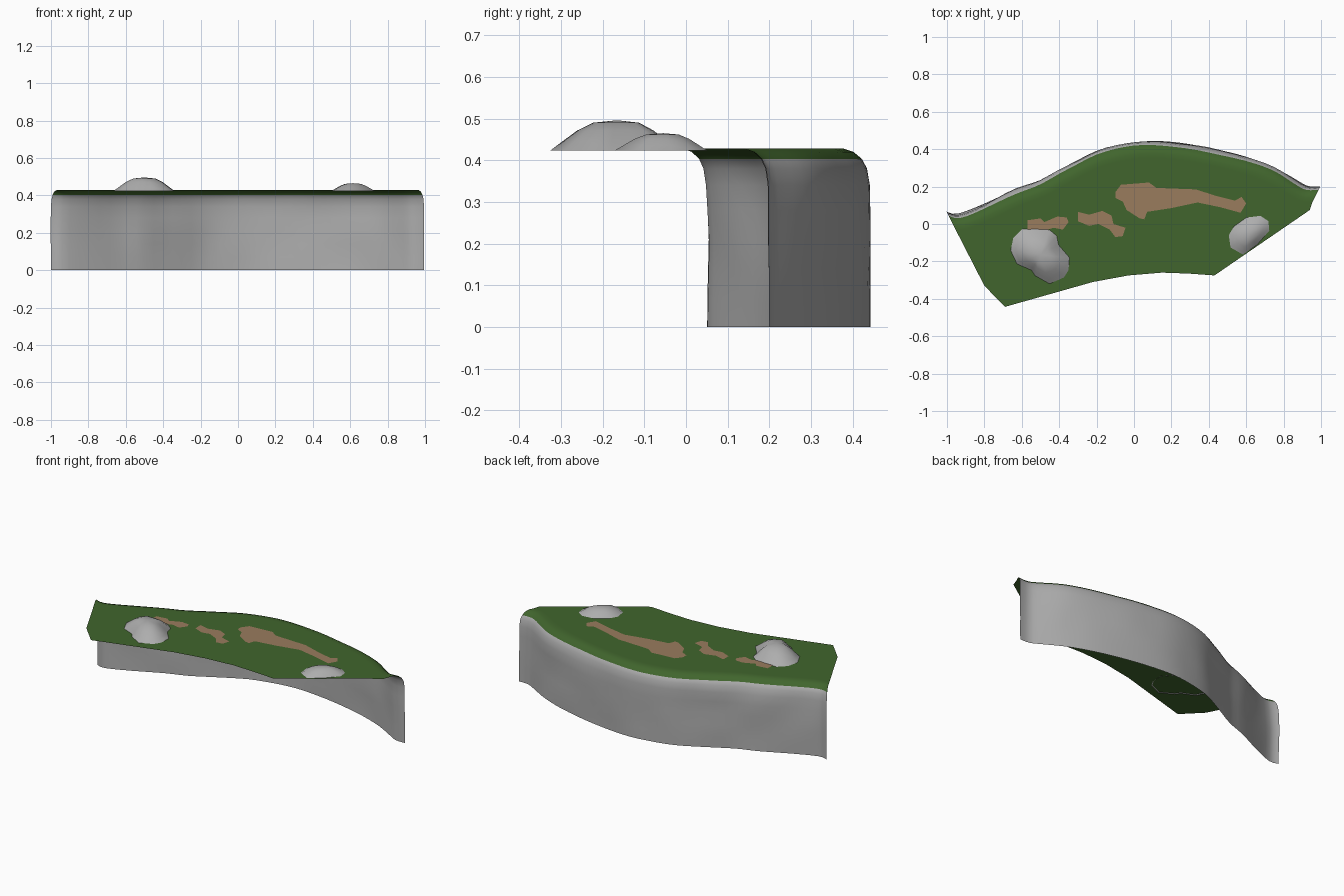
import bpy, bmesh, math
from mathutils import Vector, noise

if "Cube" in bpy.data.objects:
    bpy.data.objects.remove(bpy.data.objects["Cube"])

TOP = 0.428

def material(name, rgb):
    m = bpy.data.materials.new(name)
    m.diffuse_color = (*rgb, 1)
    m.use_nodes = True
    m.node_tree.nodes["Principled BSDF"].inputs["Base Color"].default_value = m.diffuse_color
    return m

ROCK = material("rock grey", (0.42, 0.42, 0.42))
GRASS = material("grass green", (0.052, 0.13, 0.026))
DIRT = material("dirt brown", (0.32, 0.2, 0.11))

def finish(bm, name, mats, angle=40):
    me = bpy.data.meshes.new(name)
    bm.to_mesh(me)
    bm.free()
    ob = bpy.data.objects.new(name, me)
    bpy.context.collection.objects.link(ob)
    for m in mats:
        me.materials.append(m)
    bpy.ops.object.select_all(action='DESELECT')
    ob.select_set(True)
    bpy.context.view_layer.objects.active = ob
    bpy.ops.object.shade_smooth_by_angle(angle=math.radians(angle))
    return ob

def spline(pts, n, closed=False):
    """Catmull-Rom points through pts, n per span."""
    P = [Vector(p) for p in pts]
    c = len(P)
    get = (lambda i: P[i % c]) if closed else (lambda i: P[max(0, min(c - 1, i))])
    out = []
    for i in range(c if closed else c - 1):
        a, b, d, e = get(i - 1), get(i), get(i + 1), get(i + 2)
        for k in range(n):
            t = k / n
            out.append(0.5 * (2 * b + (d - a) * t + (2 * a - 5 * b + 4 * d - e) * t * t
                              + (3 * b - a - 3 * d + e) * t ** 3))
    if not closed:
        out.append(P[-1])
    return out

# Cliff: wall profile swept along the curved back edge, rolling over into the grass top
back = spline([(-1, .062), (-.94, .052), (-.8, .107), (-.63, .187), (-.5, .235), (-.35, .315),
               (-.2, .39), (-.05, .428), (.08, .443), (.22, .435), (.4, .407), (.6, .357),
               (.75, .3), (.86, .24), (.93, .203), (.995, .2)], 3)
profile = [(0, 0), (0, .07), (0, .14), (0, .21), (0, .28), (.001, .34), (.008, .38),
           (.02, .403), (.04, .42), (.065, TOP), (.09, TOP)]
front = [(.94, .075), (.43, -.275), (.29, -.265), (.15, -.26), (-.03, -.275), (-.22, -.31),
         (-.69, -.443), (-.8, -.33)]
bm = bmesh.new()
rows = []
for d, z in profile:
    row = []
    for p in back:
        inward = Vector((-p.x * .5, -1)).normalized()
        wob = 0.008 * noise.noise(Vector((p.x * 5, p.y * 5, z * 6))) * min(1, z * 8)
        if z >= TOP:
            wob = 0
        q = p + inward * (d + wob)
        row.append(bm.verts.new((q.x, q.y, z)))
    rows.append(row)
for j in range(len(rows) - 1):
    for i in range(len(back) - 1):
        f = bm.faces.new((rows[j][i + 1], rows[j][i], rows[j + 1][i], rows[j + 1][i + 1]))
        f.material_index = 1 if profile[j][1] > .4 else 0
top = bm.faces.new(list(reversed(rows[-1] + [bm.verts.new((x, y, TOP)) for x, y in front])))
top.material_index = 1
top.normal_update()
if top.normal.z < 0:
    top.normal_flip()
bmesh.ops.triangulate(bm, faces=[top])
finish(bm, "cliff_with_grass_top", [ROCK, GRASS])

# Dirt patches: thin plates lying on the grass
def patch(name, pts):
    bm = bmesh.new()
    f = bm.faces.new([bm.verts.new((x, y, TOP + .002)) for x, y in pts])
    f.normal_update()
    if f.normal.z < 0:
        f.normal_flip()
    bmesh.ops.triangulate(bm, faces=[f])
    finish(bm, name, [DIRT])

patch("large_dirt_patch", [(-.1, .17), (-.07, .21), (.08, .222), (.12, .193), (.33, .185), (.44, .15),
      (.54, .125), (.575, .145), (.6, .11), (.57, .06), (.46, .09), (.34, .115), (.2, .085),
      (.07, .065), (.055, .025), (.03, .03), (-.04, .075), (-.06, .12), (-.1, .14)])
patch("middle_dirt_patch", [(-.3, .065), (-.24, .05), (-.17, .07), (-.12, .045), (-.11, .0), (-.045, -.02),
      (-.06, -.065), (-.1, -.07), (-.13, -.03), (-.19, 0), (-.24, -.01), (-.3, .015)])
patch("small_dirt_patch", [(-.57, .02), (-.5, .03), (-.48, .01), (-.41, .04), (-.36, .035), (-.35, .01),
      (-.38, -.03), (-.43, -.02), (-.46, -.03), (-.57, -.03)])

# Rocks: low domes shrinking from an irregular outline to a peak
def boulder(name, outline, peak, height):
    bm = bmesh.new()
    c = Vector(peak)
    ring = [Vector(p) for p in outline]
    n = len(ring)
    levels = [(1, 0), (.82, .3), (.6, .66), (.36, .92)]
    loops = []
    for s, h in levels:
        loops.append([bm.verts.new((*(c + (p - c) * s), .424 + h * height)) for p in ring])
    tip = bm.verts.new((c.x, c.y, .424 + height))
    for a, b in zip(loops, loops[1:]):
        for i in range(n):
            k = (i + 1) % n
            bm.faces.new((a[i], a[k], b[k], b[i]))
    for i in range(n):
        bm.faces.new((loops[-1][i], loops[-1][(i + 1) % n], tip))
    bmesh.ops.recalc_face_normals(bm, faces=bm.faces)
    if tip.link_faces[0].normal.z < 0:
        bmesh.ops.reverse_faces(bm, faces=bm.faces)
    finish(bm, name, [ROCK], 60)

boulder("large_boulder", [(-.665, -.14), (-.65, -.07), (-.6, -.022), (-.52, -.02), (-.45, -.027), (-.41, -.06),
        (-.4, -.11), (-.34, -.18), (-.345, -.25), (-.37, -.29), (-.45, -.325), (-.53, -.28),
        (-.55, -.25), (-.63, -.215)], (-.5, -.165), .072)
boulder("small_boulder", [(.5, -.06), (.53, -.01), (.6, .04), (.68, .05), (.725, .02), (.73, -.035),
        (.66, -.115), (.58, -.17), (.51, -.13)], (.615, -.055), .041)
